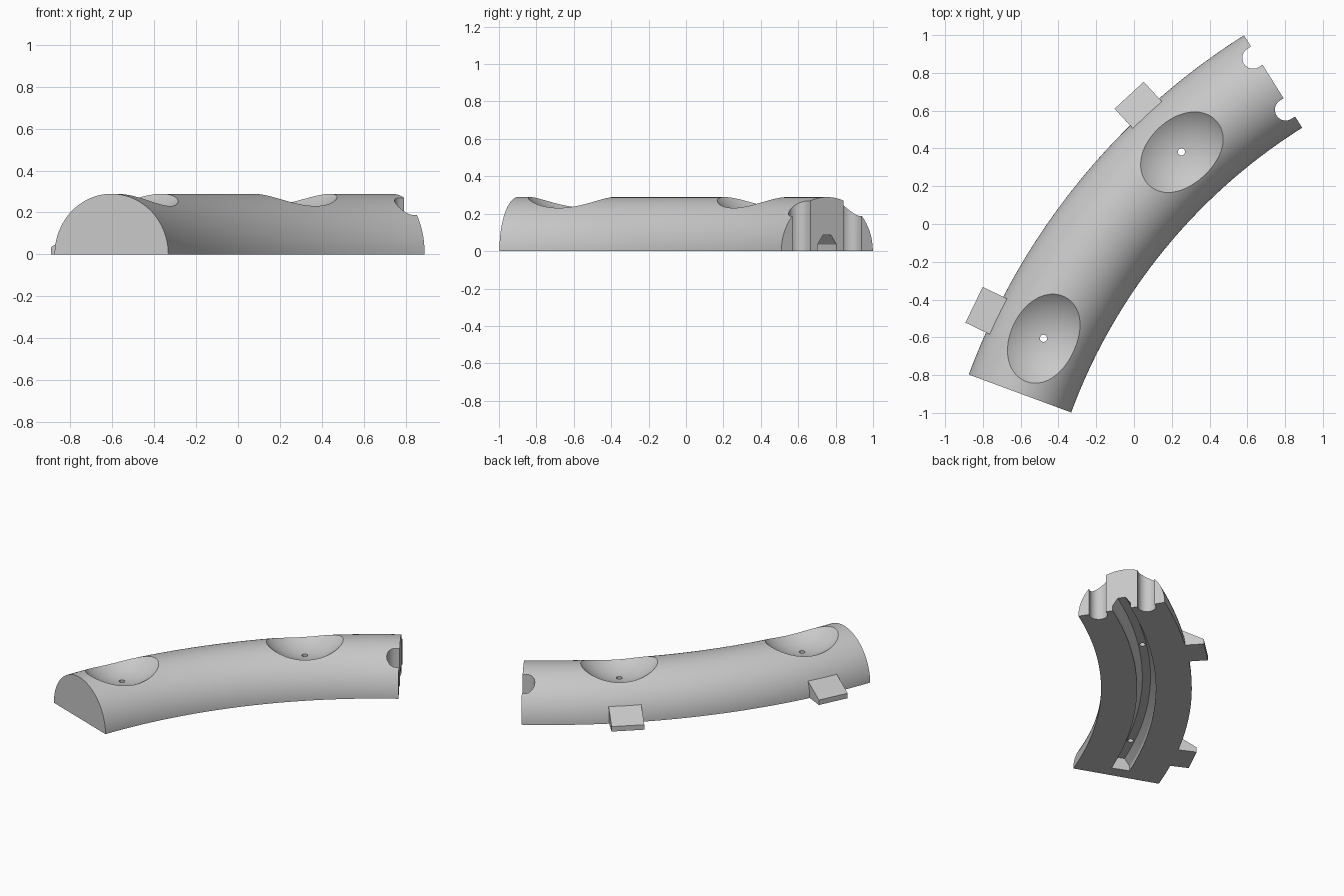
import bpy, bmesh
from math import sin, cos, pi, radians
from mathutils import Matrix, Vector

old = bpy.data.objects.get("Cube")
if old:
    bpy.data.objects.remove(old, do_unlink=True)

CENTRE = Vector((2.499, -2.045, 0))   # centre of the bend
R = 3.308                             # radius of the bend's mid line
START, END = radians(159.7), radians(122.2)
STATIONS = {"start": radians(154.2), "end": radians(132.8)}
HALF = 0.289                          # radius of the half-round section

grey = bpy.data.materials.new("plain_grey")
grey.use_nodes = True
grey.diffuse_color = (0.58, 0.58, 0.58, 1)
grey.node_tree.nodes["Principled BSDF"].inputs["Base Color"].default_value = (0.58, 0.58, 0.58, 1)


def finish(name, bm):
    bmesh.ops.recalc_face_normals(bm, faces=bm.faces)
    mesh = bpy.data.meshes.new(name)
    bm.to_mesh(mesh)
    bm.free()
    mesh.materials.append(grey)
    obj = bpy.data.objects.new(name, mesh)
    bpy.context.collection.objects.link(obj)
    return obj


def frame(angle, radius=R):
    """Local axes on the bend: x outward, y towards the start end, z up."""
    return Matrix.Translation(CENTRE) @ Matrix.Rotation(angle, 4, "Z") @ Matrix.Translation((radius, 0, 0))


def loft(name, rings):
    """Skin a row of equal closed rings and cap both ends."""
    bm = bmesh.new()
    rows = [[bm.verts.new(p) for p in ring] for ring in rings]
    n = len(rows[0])
    for a, b in zip(rows, rows[1:]):
        for i in range(n):
            j = (i + 1) % n
            bm.faces.new((a[i], a[j], b[j], b[i]))
    bm.faces.new(rows[0])
    bm.faces.new(rows[-1])
    return finish(name, bm)


def sweep(name, profile, a0, a1, steps=56):
    rings = []
    for k in range(steps + 1):
        m = frame(a0 + (a1 - a0) * k / steps)
        rings.append([m @ Vector((x, 0, z)) for x, z in profile])
    return loft(name, rings)


def cut(body, cutter):
    cutter.hide_render = True
    mod = body.modifiers.new("cut", "BOOLEAN")
    mod.operation = "DIFFERENCE"
    mod.solver = "EXACT"
    mod.object = cutter
    bpy.context.view_layer.objects.active = body
    bpy.ops.object.modifier_apply(modifier=mod.name)
    bpy.data.objects.remove(cutter, do_unlink=True)


# Half-round curved bar
section = [(-HALF * cos(pi * i / 64), HALF * sin(pi * i / 64)) for i in range(65)]
body = sweep("curved_bar", section, START, END)

# Channel along the underside, closed near the start and open at the far end
side = [(0.06, -0.02), (0.06, 0.035), (0.026, 0.085)]
channel = side + [(-x, z) for x, z in reversed(side)]
cut(body, sweep("channel_cutter", channel, START - 0.09 / R, END - 0.02))

# Ball-shaped hollows in the top, each with a small drain hole
tilt = Matrix.Rotation(radians(90), 4, "X") @ Matrix.Rotation(radians(1.3), 4, "Z")
for angle in STATIONS.values():
    bm = bmesh.new()
    bmesh.ops.create_uvsphere(bm, u_segments=96, v_segments=63, radius=0.34,
                              matrix=frame(angle) @ Matrix.Translation((0, 0, 0.523)) @ tilt)
    cut(body, finish("hollow_cutter", bm))
    bm = bmesh.new()
    bmesh.ops.create_cone(bm, cap_ends=True, segments=24, radius1=0.019, radius2=0.019, depth=0.3,
                          matrix=frame(angle) @ Matrix.Translation((0, 0, 0.17)))
    cut(body, finish("drain_cutter", bm))

# Round-ended vertical slots in the far end face
for offset in (-0.162, 0.162):
    m = frame(END, R + offset)
    r = 0.057
    outline = [(r, -0.1)] + [(r * cos(pi * i / 24), 0.023 + r * sin(pi * i / 24)) for i in range(25)]
    outline += [(-r, -0.1)]
    cut(body, loft("slot_cutter", [[m @ Vector((x, y, z)) for x, y in outline] for z in (-0.1, 0.5)]))

bpy.ops.object.select_all(action="DESELECT")
body.select_set(True)
bpy.context.view_layer.objects.active = body
bpy.ops.object.shade_smooth_by_angle(angle=radians(30))

# Sloped label tabs on the outer side
wedge = [(3.55, 0), (3.716, 0), (3.716, 0.035), (3.55, 0.123)]
for name, angle in STATIONS.items():
    m = frame(angle, 0)
    loft(name + "_tab", [[m @ Vector((x, y, z)) for x, z in wedge] for y in (-0.105, 0.105)])
